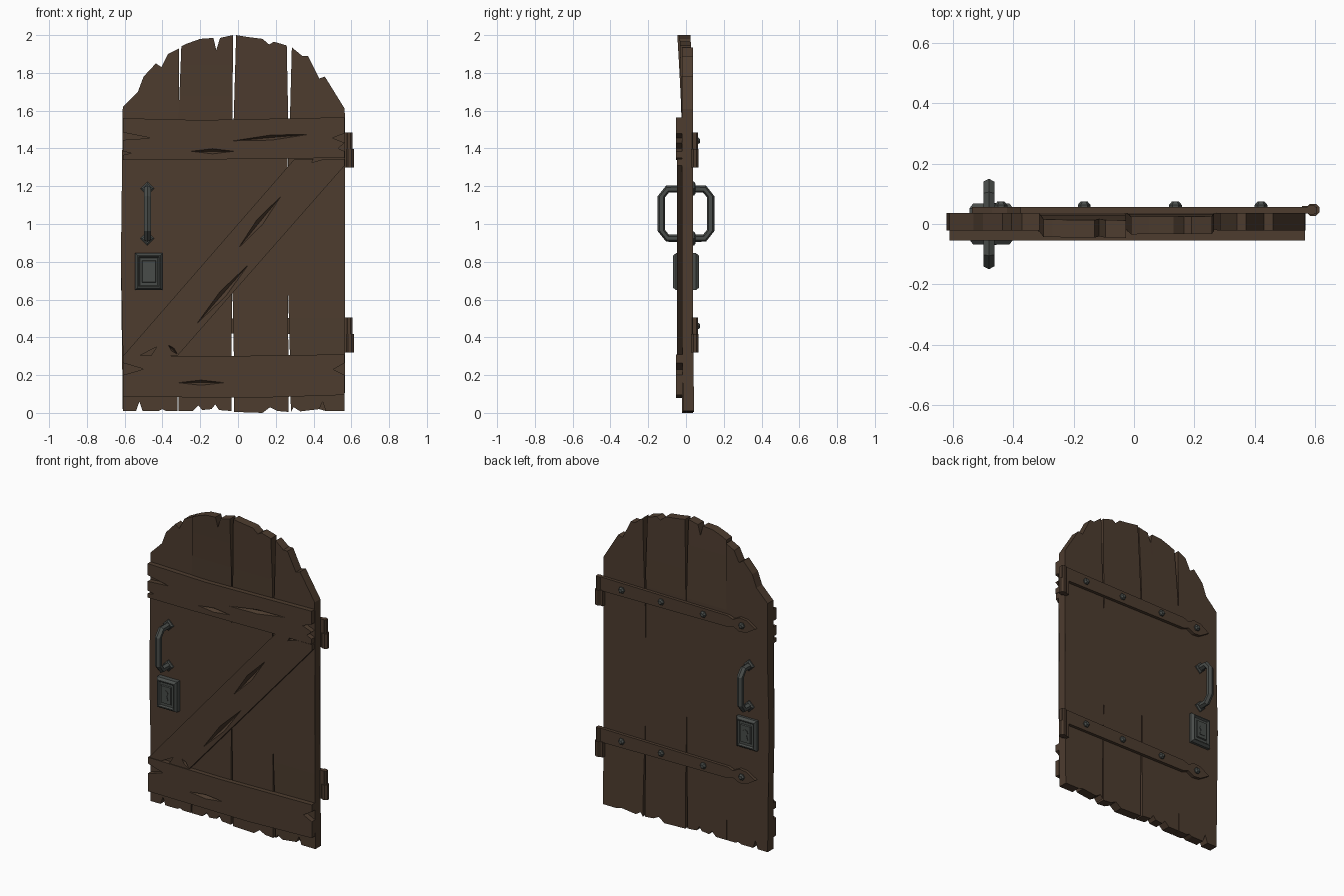
import bpy, bmesh, math
from mathutils import Vector

if "Cube" in bpy.data.objects:
    bpy.data.objects.remove(bpy.data.objects["Cube"])


def material(name, rgb):
    m = bpy.data.materials.new(name)
    m.diffuse_color = (*rgb, 1)
    m.use_nodes = True
    m.node_tree.nodes["Principled BSDF"].inputs["Base Color"].default_value = m.diffuse_color
    return m


WOOD = material("dark_wood", (0.074, 0.045, 0.028))
METAL = material("dark_iron", (0.066, 0.073, 0.068))


def finish(name, bm, mat):
    bmesh.ops.recalc_face_normals(bm, faces=bm.faces[:])
    me = bpy.data.meshes.new(name)
    bm.to_mesh(me)
    bm.free()
    me.materials.append(mat)
    ob = bpy.data.objects.new(name, me)
    bpy.context.collection.objects.link(ob)
    return ob


def prism_bm(pts, y0, y1):
    """Extrude an x-z outline from y0 to y1."""
    bm = bmesh.new()
    a = [bm.verts.new((x, y0, z)) for x, z in pts]
    b = [bm.verts.new((x, y1, z)) for x, z in pts]
    n = len(pts)
    bm.faces.new(a)
    bm.faces.new(b[::-1])
    for i in range(n):
        bm.faces.new((a[i], b[i], b[(i + 1) % n], a[(i + 1) % n]))
    return bm


def prism(name, pts, y0, y1, mat):
    return finish(name, prism_bm(pts, y0, y1), mat)


def rings(name, loops, mat, cap=True):
    """Skin a list of equally long vertex loops."""
    bm = bmesh.new()
    vs = [[bm.verts.new(p) for p in lp] for lp in loops]
    n = len(vs[0])
    for r, s in zip(vs, vs[1:]):
        for i in range(n):
            bm.faces.new((r[i], r[(i + 1) % n], s[(i + 1) % n], s[i]))
    bm.faces.new(vs[0])
    bm.faces.new(vs[-1][::-1])
    return finish(name, bm, mat)


# Planks: ragged top and bottom, slightly wavy sides, gentle warp
def plank(name, outline, top_dy, bottom_dy):
    bm = prism_bm(outline, -0.022, 0.036)
    bmesh.ops.triangulate(bm, faces=bm.faces[:])
    for z in (0.5, 1.5, 1.68, 1.84):
        bmesh.ops.bisect_plane(bm, geom=bm.verts[:] + bm.edges[:] + bm.faces[:],
                               plane_co=(0, 0, z), plane_no=(0, 0, 1))
    for v in bm.verts:
        t = max(0, (v.co.z - 1.5) / 0.5)
        b = max(0, (0.5 - v.co.z) / 0.5)
        v.co.y += top_dy * t ** 1.3 + bottom_dy * b
    finish(name, bm, WOOD)


plank("plank_1", [(-.61, .01), (-.54, .01), (-.522, .06), (-.505, .01), (-.42, .01), (-.40, .02),
                  (-.38, .01), (-.32, .01), (-.329, .6), (-.33, 1.3), (-.312, 1.93),
                  (-.37, 1.90), (-.405, 1.83), (-.435, 1.85), (-.50, 1.78), (-.53, 1.70),
                  (-.61, 1.62), (-.61, 1.2), (-.62, .8), (-.61, .35)], 0, 0)
plank("plank_2", [(-.315, .01), (-.24, .01), (-.21, .04), (-.19, .015), (-.14, .02), (-.12, .045),
                  (-.10, .015), (-.035, .01), (-.034, .3), (-.044, .9), (-.04, 1.3),
                  (-.027, 2.0), (-.095, 1.985), (-.115, 1.92), (-.13, 1.985), (-.20, 1.98),
                  (-.27, 1.955), (-.30, 1.94), (-.325, 1.3), (-.325, .6)], -.024, 0)
plank("plank_3", [(-.02, .005), (.13, 0), (.17, .03), (.21, .01), (.268, .005), (.266, .3),
                  (.255, .8), (.258, 1.3), (.265, 1.6), (.258, 1.945), (.19, 1.965), (.165, 1.95),
                  (.13, 1.98), (.05, 1.99), (-.01, 2.0), (-.03, 1.3), (-.034, .9), (-.022, .3)],
      -.012, 0)
plank("plank_4", [(.28, .005), (.295, .03), (.33, .008), (.43, .02), (.448, .06), (.465, .01),
                  (.565, .01), (.565, .6), (.56, 1.0), (.567, 1.3), (.565, 1.61), (.46, 1.78),
                  (.43, 1.77), (.37, 1.89), (.34, 1.89), (.285, 1.935), (.276, 1.6), (.264, 1.3),
                  (.261, .8), (.275, .3)], 0, .007)


# Front boards with split ends and V-shaped cracks
def board(name, outline, front, cracks):
    ob = prism(name, outline, front, -0.018, WOOD)
    for i, (ax, az, bx, bz, w) in enumerate(cracks):
        a, b = Vector((ax, 0, az)), Vector((bx, 0, bz))
        d = b - a
        n = Vector((-d.z, 0, d.x)).normalized() * w
        m = (a + b) / 2
        out, deep = Vector((0, front - .001, 0)), Vector((0, front + .022, 0))
        bm = bmesh.new()
        for p in (a + out, b + out, m + n + out, m - n + out,
                  a + d * .25 + deep, b - d * .25 + deep):
            bm.verts.new(p)
        bmesh.ops.convex_hull(bm, input=bm.verts[:])
        cutter = finish(f"{name}_crack_cutter_{i}", bm, WOOD)
        cutter.hide_render = True
        cutter.hide_set(True)
        mod = ob.modifiers.new("crack", 'BOOLEAN')
        mod.operation, mod.solver, mod.object = 'DIFFERENCE', 'EXACT', cutter
    # bake the cracks and drop the cutters
    dg = bpy.context.evaluated_depsgraph_get()
    me = bpy.data.meshes.new_from_object(ob.evaluated_get(dg))
    cutters = [m.object for m in ob.modifiers]
    ob.modifiers.clear()
    ob.data = me
    for c in cutters:
        bpy.data.objects.remove(c)


board("top_board", [(-.61, 1.34), (-.3, 1.34), (.565, 1.35), (.565, 1.385), (.53, 1.40), (.565, 1.43),
                    (.50, 1.455), (.565, 1.48), (.565, 1.565), (-.2, 1.55), (-.61, 1.56),
                    (-.61, 1.485), (-.46, 1.455), (-.61, 1.445), (-.61, 1.385), (-.565, 1.375),
                    (-.61, 1.365)], -.054,
      [(-.25, 1.385, -.02, 1.385, .014), (-.03, 1.44, .38, 1.475, .014)])
board("bottom_board", [(-.61, .085), (.1, .08), (.565, .095), (.565, .20), (.505, .23), (.565, .265),
                       (.565, .31), (-.1, .30), (-.61, .305), (-.61, .265), (-.50, .232), (-.61, .2)],
      -.052, [(-.32, .16, -.07, .16, .014)])
board("diagonal_brace", [(-.605, .305), (-.52, .303), (-.43, .35), (-.46, .303), (-.32, .303),
                         (.565, 1.31), (.565, 1.345), (.46, 1.345), (.39, 1.325), (.40, 1.345),
                         (.30, 1.345)], -.048,
      [(0, .87, .23, 1.15, .02), (-.22, .47, .06, .79, .02), (-.37, .36, -.32, .31, .01)])


# Back hinges: strap with spear tip, knuckle and bolts
def hexagon(x, z, r, y):
    return [(x + r * math.cos(math.pi / 3 * i), y, z + r * math.sin(math.pi / 3 * i)) for i in range(6)]


for label, z in (("upper", 1.44), ("lower", .46)):
    half = [(.605, .045), (-.34, .036), (-.375, .022), (-.42, .045), (-.47, .04), (-.535, 0)]
    prism(f"{label}_hinge_strap", [(x, z + h) for x, h in half] +
          [(x, z - h) for x, h in half[-2::-1]], .034, .056, WOOD)
    for part, zs, cx, r in (("pin", (z - .14, z - .043), .592, .024),
                            ("knuckle", (z - .045, z + .045), .587, .019)):
        rings(f"{label}_hinge_{part}",
              [[(cx + r * math.cos(math.pi / 4 * (i + .5)), .047 + r * .9 * math.sin(math.pi / 4 * (i + .5)), h)
                for i in range(8)] for h in zs], WOOD)
    prism(f"{label}_hinge_leaf", [(.555, z - .14), (.59, z - .14), (.59, z - .04), (.555, z - .04)],
          .034, .06, WOOD)
    for i, x in enumerate((.42, .137, -.165, -.44)):
        rings(f"{label}_hinge_bolt_{i + 1}",
              [hexagon(x, z, .021, .054), hexagon(x, z, .021, .063), hexagon(x, z, .012, .074)], METAL)


# Handles and locks on both faces (s = -1 front, +1 back)
HX = -.48
for side, s in (("front", -1), ("back", 1)):
    face = .02 if s < 0 else .034
    # bent hexagonal bar
    path = [(face, 1.185), (.098, 1.185), (.13, 1.145), (.13, .965), (.098, .925), (face, .925)]
    loops = []
    for i, (y, z) in enumerate(path):
        p0, p1 = Vector(path[max(i - 1, 0)]), Vector(path[min(i + 1, 5)])
        t = (p1 - p0).normalized()
        n = Vector((-t.y, t.x))
        loops.append([(HX + .021 * math.sin(math.pi / 3 * k),
                       s * (y + n.x * .02 * math.cos(math.pi / 3 * k)),
                       z + n.y * .02 * math.cos(math.pi / 3 * k)) for k in range(6)])
    rings(f"{side}_handle", loops, METAL)
    # diamond mounting plates
    for label, z in (("upper", 1.187), ("lower", .923)):
        def diamond(r, y):
            return [(HX + r, s * y, z), (HX, s * y, z + r), (HX - r, s * y, z), (HX, s * y, z - r)]
        rings(f"{side}_handle_{label}_mount",
              [diamond(.037, face - .005), diamond(.037, face + .009), diamond(.026, face + .016)], METAL)
    # stepped lock plate
    lx, lz = -.472, .748

    def rect(w, h, y):
        return [(lx + a * w, s * y, lz + b * h) for a, b in ((-1, -1), (1, -1), (1, 1), (-1, 1))]
    rings(f"{side}_lock_plate",
          [rect(.072, .098, face - .005), rect(.072, .098, .052), rect(.060, .086, .068),
           rect(.054, .080, .068), rect(.047, .073, .058), rect(.037, .058, .058),
           rect(.034, .055, .066)], METAL)
    # keyhole outline plate
    arc = [(lx + .018 * math.sin(a), lz + .012 + .018 * math.cos(a))
           for a in (math.radians(-150 + 50 * k) for k in range(7))]
    prism(f"{side}_keyhole", arc + [(lx + .018, lz - .035), (lx - .018, lz - .035)],
          s * .064, s * .069, METAL)
